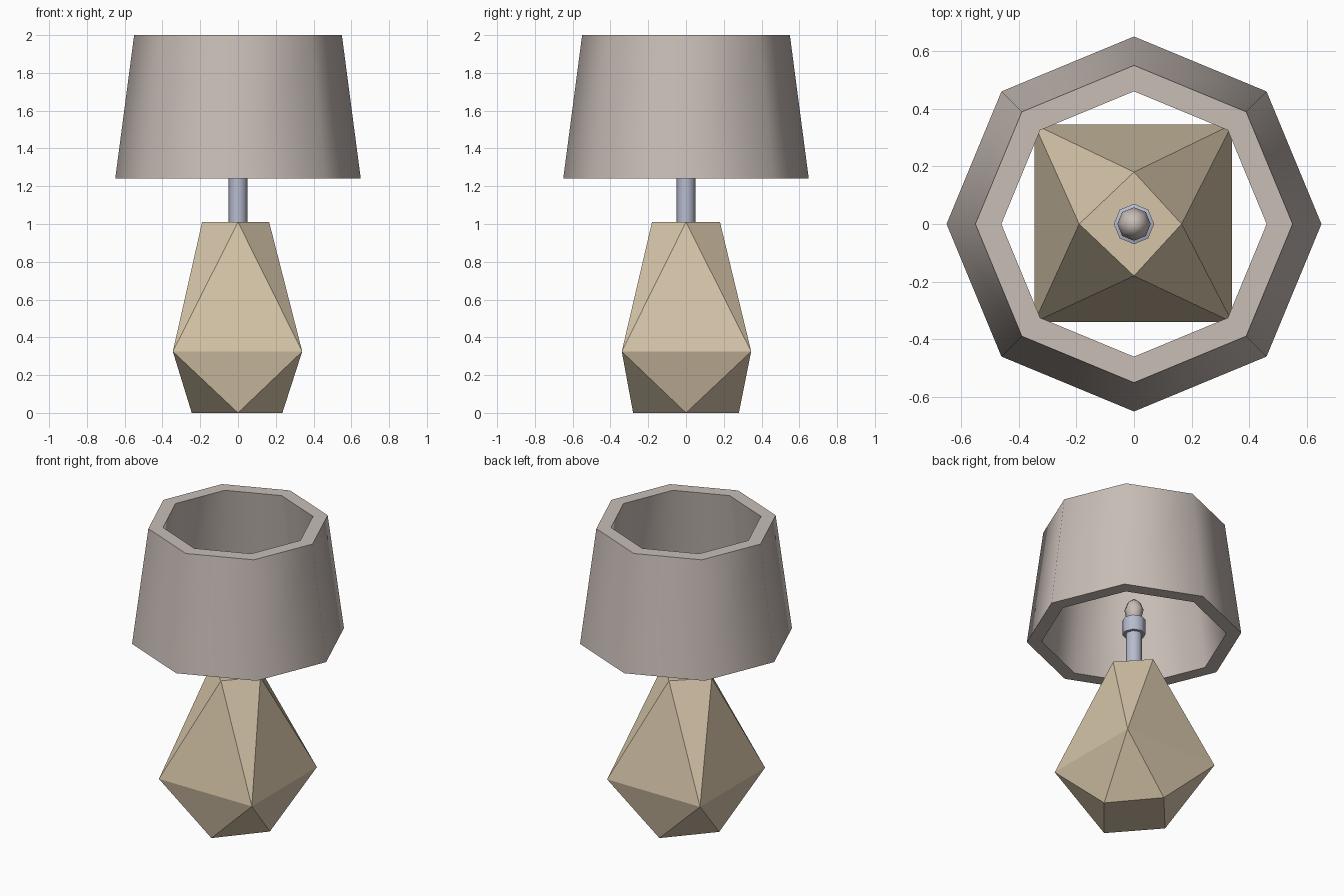
import bpy, bmesh, math

old = bpy.data.objects.get("Cube")
if old:
    bpy.data.objects.remove(old)


def material(name, rgb):
    m = bpy.data.materials.new(name)
    m.use_nodes = True
    colour = (*rgb, 1)
    m.diffuse_color = colour
    m.node_tree.nodes["Principled BSDF"].inputs["Base Color"].default_value = colour
    return m


beige = material("warm beige", (0.66, 0.55, 0.39))
linen = material("grey linen", (0.58, 0.51, 0.47))
metal = material("pale blue metal", (0.47, 0.50, 0.62))


def finish(name, bm, mat, smooth=None):
    bmesh.ops.recalc_face_normals(bm, faces=bm.faces)
    mesh = bpy.data.meshes.new(name)
    bm.to_mesh(mesh)
    bm.free()
    obj = bpy.data.objects.new(name, mesh)
    bpy.context.collection.objects.link(obj)
    mesh.materials.append(mat)
    if smooth:
        bpy.ops.object.select_all(action='DESELECT')
        obj.select_set(True)
        bpy.context.view_layer.objects.active = obj
        bpy.ops.object.shade_smooth_by_angle(angle=math.radians(smooth))
    return obj


def lathe(name, profile, mat, closed=False, sides=8, smooth=50):
    """Eight-sided turned part; corners lie on the x and y axes."""
    bm = bmesh.new()
    rings = []
    for r, z in profile:
        if r == 0:
            rings.append([bm.verts.new((0, 0, z))] * sides)
        else:
            rings.append([bm.verts.new((r * math.cos(a), r * math.sin(a), z))
                          for a in (math.tau * i / sides for i in range(sides))])
    pairs = list(zip(rings, rings[1:]))
    if closed:
        pairs.append((rings[-1], rings[0]))
    for low, high in pairs:
        for i in range(sides):
            j = (i + 1) % sides
            corners = dict.fromkeys((low[i], low[j], high[j], high[i]))
            bm.faces.new(list(corners))
    return finish(name, bm, mat, smooth)


# Faceted base: diamond foot, square waist, diamond top
bm = bmesh.new()


def ring(points, z):
    return [bm.verts.new((x, y, z)) for x, y in points]


foot = ring([(0.235, 0), (0, 0.28), (-0.245, 0), (0, -0.28)], 0)
waist = ring([(0.34, 0.345), (-0.345, 0.345), (-0.345, -0.34), (0.34, -0.34)], 0.325)
crown = ring([(0.165, 0), (0, 0.18), (-0.19, 0), (0, -0.18)], 1.01)
bm.faces.new(foot[::-1])
bm.faces.new(crown)
for i in range(4):
    j = (i + 1) % 4
    for end in (foot, crown):
        bm.faces.new((end[i], end[j], waist[i]))
        bm.faces.new((end[j], waist[i], waist[j]))
finish("faceted_base", bm, beige)

# Stem and bulb holder
lathe("stem", [(0, 1.0), (0.05, 1.0), (0.05, 1.28), (0, 1.28)], metal)
lathe("bulb_socket", [(0, 1.26), (0.07, 1.26), (0.07, 1.36), (0.057, 1.365),
                      (0.05, 1.345), (0, 1.345)], metal)

# Bulb with a pointed tip
lathe("bulb", [(0, 1.34), (0.04, 1.35), (0.058, 1.43), (0.042, 1.475), (0, 1.51)],
      linen, smooth=80)

# Thick open lampshade
lathe("lampshade", [(0.65, 1.24), (0.55, 2.0), (0.46, 2.0), (0.56, 1.24)],
      linen, closed=True)
